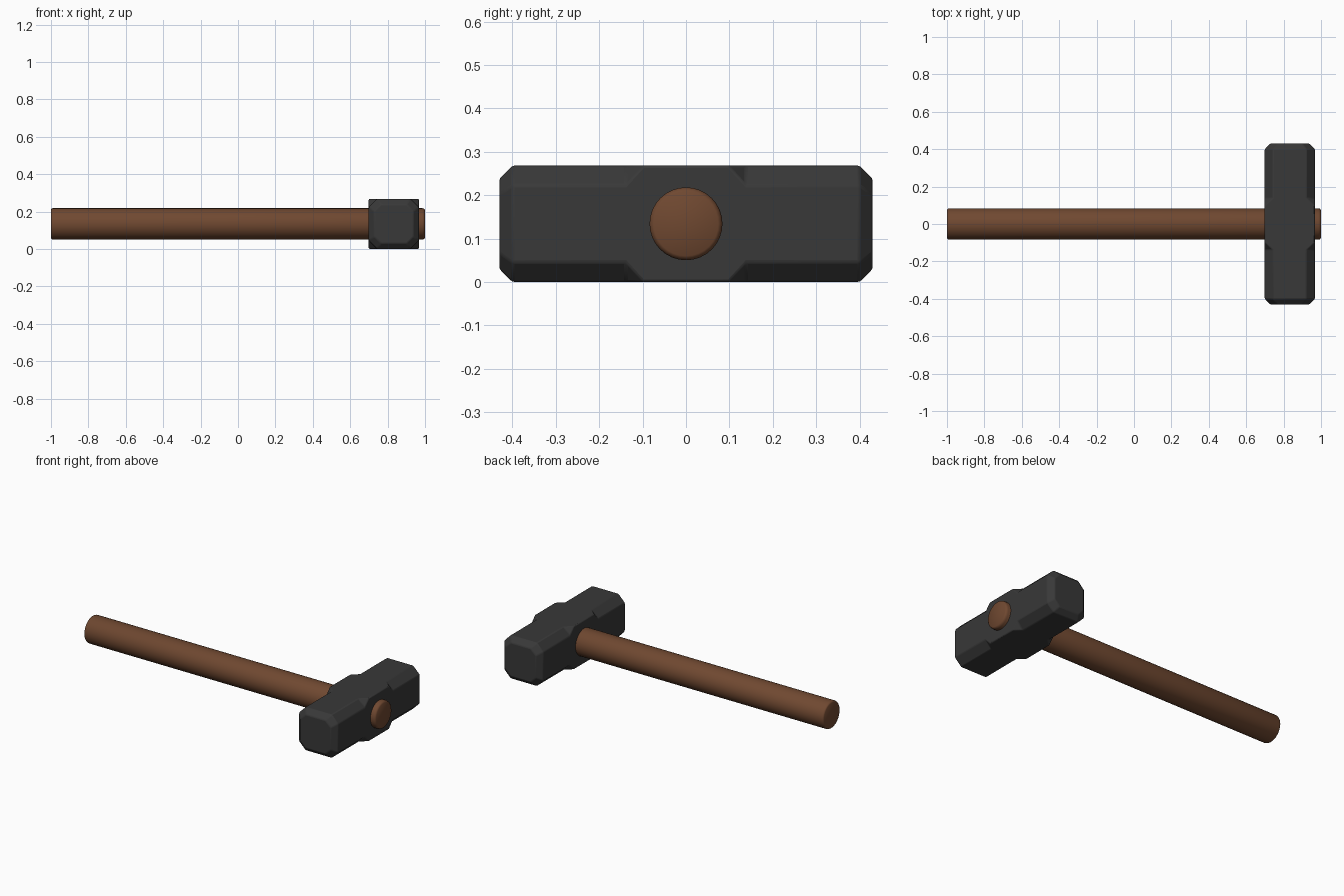
import bpy, bmesh, math

if "Cube" in bpy.data.objects:
    bpy.data.objects.remove(bpy.data.objects["Cube"])

ZC = 0.134          # height of the handle axis
HEAD_X = 0.833      # centre of the head along the handle


def add_part(name, bm, colour, angle):
    bmesh.ops.recalc_face_normals(bm, faces=bm.faces[:])
    mesh = bpy.data.meshes.new(name)
    bm.to_mesh(mesh)
    bm.free()
    ob = bpy.data.objects.new(name, mesh)
    bpy.context.collection.objects.link(ob)
    mat = bpy.data.materials.new(name + "_material")
    mat.diffuse_color = colour
    mat.use_nodes = True
    mat.node_tree.nodes["Principled BSDF"].inputs["Base Color"].default_value = mat.diffuse_color
    mesh.materials.append(mat)
    bpy.ops.object.select_all(action='DESELECT')
    bpy.context.view_layer.objects.active = ob
    ob.select_set(True)
    bpy.ops.object.shade_smooth_by_angle(angle=math.radians(angle))
    return ob


def loft(bm, rings):
    for a, b in zip(rings, rings[1:]):
        n = len(a)
        for i in range(n):
            j = (i + 1) % n
            bm.faces.new((a[i], a[j], b[j], b[i]))
    bm.faces.new(rings[0])
    bm.faces.new(rings[-1])


def octagon(bm, y, h, c):
    # square section of half size h with corners cut by c
    k = h - c
    pts = [(h, -k), (h, k), (k, h), (-k, h), (-h, k), (-h, -k), (-k, -h), (k, -h)]
    return [bm.verts.new((HEAD_X + u, y, ZC + v)) for u, v in pts]


# Head: chamfered ends, square-cornered middle
half = [(0.43, 0.104, 0.036), (0.40, 0.134, 0.045), (0.138, 0.134, 0.045), (0.097, 0.134, 0.0)]
sections = [(-y, h, c) for y, h, c in half] + half[::-1]
bm = bmesh.new()
loft(bm, [octagon(bm, *s) for s in sections])
bmesh.ops.remove_doubles(bm, verts=bm.verts[:], dist=0.0005)
bmesh.ops.dissolve_degenerate(bm, edges=bm.edges[:], dist=0.0005)
head = add_part("hammer_head", bm, (0.04, 0.04, 0.04, 1), 30)
bev = head.modifiers.new("soft_edges", 'BEVEL')
bev.width = 0.005
bev.segments = 2
bev.limit_method = 'ANGLE'
bev.angle_limit = math.radians(25)

# Handle: round bar with eased ends, passing through the head
bm = bmesh.new()
N = 32
rings = []
for x, r in [(-1, 0.076), (-0.997, 0.081), (-0.99, 0.084), (0.985, 0.084), (0.995, 0.081), (1, 0.074)]:
    rings.append([bm.verts.new((x, r * math.cos(2 * math.pi * i / N),
                                ZC + r * math.sin(2 * math.pi * i / N))) for i in range(N)])
loft(bm, rings)
add_part("handle", bm, (0.16, 0.065, 0.03, 1), 40)
